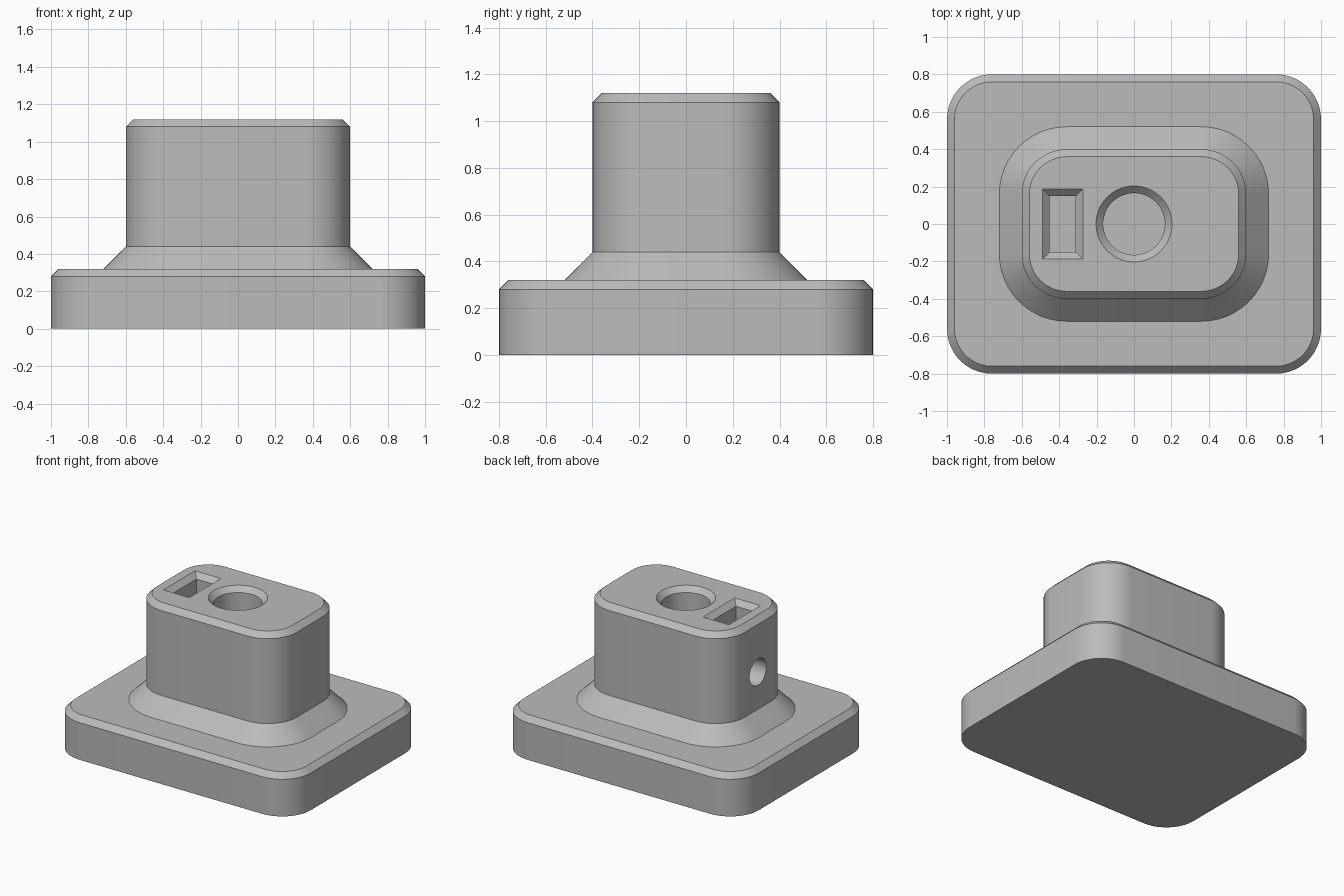
import bpy
import bmesh
from math import cos, sin, pi, radians
from mathutils import Matrix

cube = bpy.data.objects.get("Cube")
if cube:
    bpy.data.objects.remove(cube, do_unlink=True)

grey = bpy.data.materials.new("plain grey")
grey.use_nodes = True
colour = (0.5, 0.5, 0.5, 1)
grey.diffuse_color = colour
grey.node_tree.nodes["Principled BSDF"].inputs["Base Color"].default_value = colour


def outline(hx, hy, r, steps):
    """Rounded rectangle; a circle when r equals both half sizes."""
    points = []
    for i, (sx, sy) in enumerate([(1, 1), (-1, 1), (-1, -1), (1, -1)]):
        for k in range(steps + 1):
            a = (i + k / max(steps, 1)) * pi / 2
            p = (sx * (hx - r) + r * cos(a), sy * (hy - r) + r * sin(a))
            points.append(p)
    return points


def stack(name, hx, hy, r, levels, steps=12, matrix=Matrix()):
    """Solid made of outlines at (height, outward offset) levels."""
    bm = bmesh.new()
    rings = []
    for z, grow in levels:
        radius = r + grow if r else 0
        pts = outline(hx + grow, hy + grow, radius, steps)
        rings.append([bm.verts.new((x, y, z)) for x, y in pts])
    for low, high in zip(rings, rings[1:]):
        for i in range(len(low)):
            j = (i + 1) % len(low)
            bm.faces.new((low[i], low[j], high[j], high[i]))
    bm.faces.new(rings[0][::-1])
    bm.faces.new(rings[-1])
    bmesh.ops.remove_doubles(bm, verts=bm.verts[:], dist=1e-5)
    bm.transform(matrix)
    bmesh.ops.recalc_face_normals(bm, faces=bm.faces[:])
    mesh = bpy.data.meshes.new(name)
    bm.to_mesh(mesh)
    bm.free()
    mesh.materials.append(grey)
    obj = bpy.data.objects.new(name, mesh)
    bpy.context.collection.objects.link(obj)
    return obj


def activate(obj):
    bpy.ops.object.select_all(action='DESELECT')
    obj.select_set(True)
    bpy.context.view_layer.objects.active = obj


def cut(obj, cutter):
    mod = obj.modifiers.new("cut", 'BOOLEAN')
    mod.operation = 'DIFFERENCE'
    mod.solver = 'EXACT'
    mod.object = cutter
    activate(obj)
    bpy.ops.object.modifier_apply(modifier=mod.name)
    bpy.data.objects.remove(cutter, do_unlink=True)


# Base plate with chamfered top rim
base = stack("base_plate", 1, 0.8, 0.24, [(0, 0), (0.28, 0), (0.32, -0.04)])

# Column with flared foot and chamfered top, sunk slightly into the plate
column = stack("column", 0.6, 0.4, 0.24,
               [(0.3, 0.12), (0.32, 0.12), (0.44, 0), (1.08, 0), (1.12, -0.04)])

# Round shaft bore with countersunk mouth
cut(column, stack("bore_cutter", 0.165, 0.165, 0.165,
                  [(0.36, 0), (1.082, 0), (1.16, 0.078)], 16))

# Rectangular nut slot with bevelled mouth
cut(column, stack("slot_cutter", 0.07, 0.15, 0,
                  [(0.55, 0), (1.082, 0), (1.16, 0.078)], 0,
                  Matrix.Translation((-0.382, 0, 0))))

# Side screw hole running through the slot into the bore
cut(column, stack("screw_cutter", 0.1, 0.1, 0.1, [(0, 0), (0.8, 0)], 12,
                  Matrix.Translation((0, 0, 0.72)) @ Matrix.Rotation(-pi / 2, 4, 'Y')))

for part in (base, column):
    activate(part)
    bpy.ops.object.shade_smooth_by_angle(angle=radians(30))
